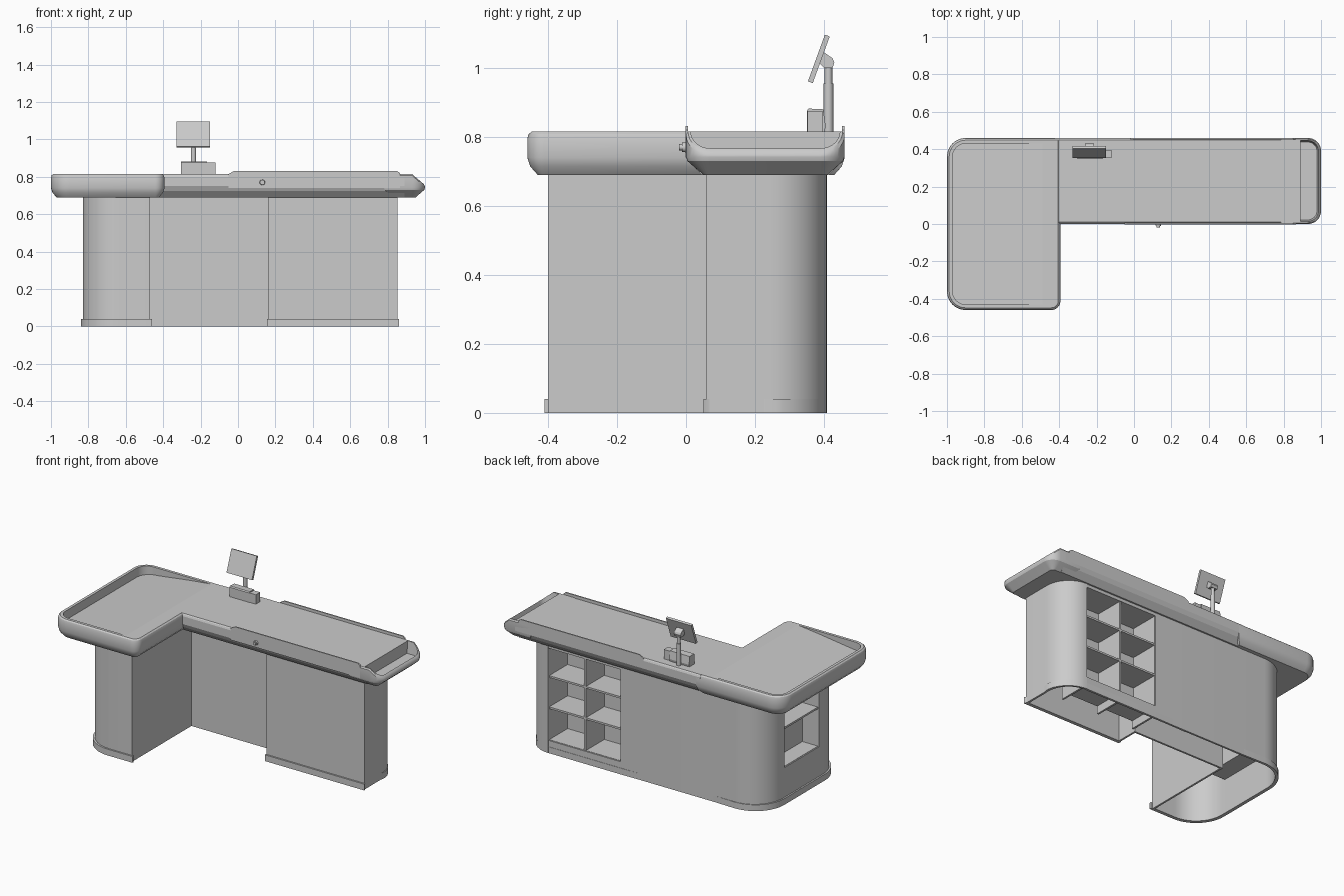
import bpy, bmesh
from math import sin, cos, radians
from mathutils import Vector, Matrix

if "Cube" in bpy.data.objects:
    bpy.data.objects.remove(bpy.data.objects["Cube"])


def shade(ob):
    bpy.ops.object.select_all(action='DESELECT')
    ob.select_set(True)
    bpy.context.view_layer.objects.active = ob
    bpy.ops.object.shade_smooth_by_angle(angle=radians(30))


def make(name, verts, faces, smooth=True):
    me = bpy.data.meshes.new(name)
    me.from_pydata([tuple(v) for v in verts], [], faces)
    ob = bpy.data.objects.new(name, me)
    bpy.context.collection.objects.link(ob)
    if smooth:
        shade(ob)
    return ob


def prism(name, prof, a, b, axis):
    """Extrude a profile along x (profile y,z) or y (profile x,z)."""
    put = (lambda p, t: (t, p[0], p[1])) if axis == 'x' else (lambda p, t: (p[0], t, p[1]))
    n = len(prof)
    vs = [put(p, a) for p in prof] + [put(p, b) for p in prof]
    fs = [(i, (i + 1) % n, (i + 1) % n + n, i + n) for i in range(n)]
    fs += [tuple(range(n))[::-1], tuple(range(n, 2 * n))]
    ob = make(name, vs, fs, False)
    bm = bmesh.new()
    bm.from_mesh(ob.data)
    bmesh.ops.recalc_face_normals(bm, faces=bm.faces)
    bm.to_mesh(ob.data)
    bm.free()
    return ob


def box(name, x0, x1, y0, y1, z0, z1):
    return prism(name, [(x0, z0), (x1, z0), (x1, z1), (x0, z1)], y0, y1, 'y')


def cylinder(name, p, q, r0, r1, seg=16):
    p, q = Vector(p), Vector(q)
    rot = (q - p).to_track_quat('Z', 'Y').to_matrix()
    ring = [Vector((cos(6.28319 * i / seg), sin(6.28319 * i / seg), 0)) for i in range(seg)]
    vs = [p + rot @ (v * r0) for v in ring] + [q + rot @ (v * r1) for v in ring]
    fs = [(i, (i + 1) % seg, (i + 1) % seg + seg, i + seg) for i in range(seg)]
    fs += [tuple(range(seg))[::-1], tuple(range(seg, 2 * seg))]
    return make(name, vs, fs)


def arc(cx, cy, r, a0, a1, n=12):
    return [(cx + r * cos(radians(a0 + (a1 - a0) * i / n)),
             cy + r * sin(radians(a0 + (a1 - a0) * i / n))) for i in range(n + 1)]


def wall(name, pts, z0, z1, t=0.012):
    """Upright panel along a plan path, thickened inwards."""
    n = len(pts)
    vs = [(x, y, z) for z in (z0, z1) for x, y in pts]
    ob = make(name, vs, [(i, i + 1, i + 1 + n, i + n) for i in range(n - 1)])
    m = ob.modifiers.new("thickness", 'SOLIDIFY')
    m.thickness, m.offset, m.use_even_offset = t, -1, True
    bpy.ops.object.modifier_apply(modifier=m.name)
    shade(ob)
    return ob


def tray(name, x0, x1, y0, y1, radii, rings, cap_top):
    """Loft of rounded rectangles; rings are (inset, z or function of x)."""
    vs, k = [], 8
    corners = [(x0, y0, 180), (x1, y0, 270), (x1, y1, 0), (x0, y1, 90)]
    for d, z in rings:
        for (x, y, a), r in zip(corners, radii):
            rr = max(r - d, 0.001)
            cx = x + (d + rr) * (1 if x == x0 else -1)
            cy = y + (d + rr) * (1 if y == y0 else -1)
            for px, py in arc(cx, cy, rr, a, a + 90, k):
                vs.append((px, py, z(px) if callable(z) else z))
    n = 4 * (k + 1)
    fs = [(j * n + i, j * n + (i + 1) % n, (j + 1) * n + (i + 1) % n, (j + 1) * n + i)
          for j in range(len(rings) - 1) for i in range(n)]
    fs.append(tuple(range(n))[::-1])
    if cap_top:
        fs.append(tuple(range((len(rings) - 1) * n, len(rings) * n)))
    return make(name, vs, fs)


TOP = 0.70

# Base panels, leaving gaps for the two shelf openings
wall("back_panel", [(.18, .405)] + arc(-.63, .205, .2, 90, 180) + [(-.83, .19)], 0, TOP)
wall("front_panels", [(-.83, -.16)] + arc(-.63, -.2, .2, 180, 270) +
     [(-.47, -.4), (-.47, .2), (.16, .2), (.16, .06), (.853, .06)] +
     arc(.69, .245, .163, 0, 90), 0, TOP)
for nm, z0, z1 in (("lower", 0, .08), ("upper", .67, TOP)):
    wall(nm + "_back_rail", [(.69, .405), (.18, .405)], z0, z1)
for nm, z0, z1 in (("lower", 0, .23), ("upper", .67, TOP)):
    wall(nm + "_side_rail", [(-.83, .19), (-.83, -.16)], z0, z1)

# Plinth skirts, fading out into the panels
wall("right_plinth", [(.155, .07), (.155, .05), (.86, .05), (.852, .07), (.852, .22)] +
     arc(.69, .237, .17, 8, 90) + [(.16, .407), (-.05, .403)], 0, .04)
wall("left_plinth", [(-.4, .403), (-.63, .409)] + arc(-.635, .203, .205, 95, 180) +
     arc(-.635, -.205, .205, 180, 270) + [(-.46, -.41), (-.46, -.398)], 0, .04)

# Back shelf unit: two columns, three rows
box("shelf_back", .17, .70, .20, .212, .07, TOP)
for i, x in enumerate((.17, .43, .69)):
    box(f"shelf_upright_{i}", x, x + .012, .20, .399, .02, TOP)
for i, z in enumerate((.07, .28, .48, .67)):
    box(f"shelf_board_{i}", .17, .70, .20, .398, z, z + .012)

# Side shelf unit
box("side_shelf_back", -.712, -.70, -.17, .20, .22, TOP)
for i, y in enumerate((-.172, .19)):
    box(f"side_shelf_upright_{i}", -.822, -.70, y, y + .012, .22, TOP)
for i, z in enumerate((.22, .47, .67)):
    box(f"side_shelf_board_{i}", -.822, -.70, -.17, .20, z, z + .012)

# Packing wing with rim and sloping floor
tray("wing_top", -1, -.393, -.46, .46, (.1, .05, 0, .1),
     [(.03, .69), (.008, .715), (0, .74), (0, .795), (.004, .808), (.012, .815),
      (.03, .815), (.03, .745)], False)
prism("wing_floor", [(-.97, .746), (-.42, .746), (-.42, .815), (-.49, .815),
                     (-.65, .797), (-.85, .77), (-.97, .757)], -.43, .43, 'y')

# Main counter
half = [(.045, .69), (.012, .725), (0, .75), (0, .80), (.004, .81), (.010, .815)]
prism("main_top", half[::-1] + [(.46 - y, z) for y, z in half], -.423, .89, 'x')

# End tray with dropping rim
rim = lambda x: .815 if x < .93 else .815 - (x - .93) / .07 * .06
tray("end_tray", .78, 1, 0, .46, (0, .07, .07, 0),
     [(.05, .69), (.004, .73), (0, .742), (0, lambda x: rim(x) - .008), (.006, rim),
      (.014, rim), (.022, .738)], True)

# Belt side guards and stop button
for nm, y, x, z in (("front", -.002, -.05, .74), ("back", .452, -.02, .80)):
    prism(nm + "_guard", [(x, z), (.865, z), (.865, .82), (.85, .832), (x + .03, .832),
                          (x, .815)], y, y + .008, 'y')
cylinder("stop_button_base", (.13, 0, .77), (.13, -.012, .77), .015, .013)
cylinder("stop_button", (.13, -.012, .77), (.13, -.02, .77), .009, .009)

# Receipt printer
prism("printer", [(.35, .81), (.40, .81), (.405, .83), (.398, .88), (.355, .882), (.35, .875)],
      -.305, -.165, 'x')
box("printer_side", -.17, -.12, .352, .395, .81, .875)

# Monitor post, joint and tilted screen
cylinder("post_lower", (-.238, .413, .81), (-.238, .413, .955), .014, .014)
cylinder("post_upper", (-.238, .413, .955), (-.238, .413, 1.02), .011, .011)
prism("monitor_joint", [(.385, 1.015), (.40, 1.0), (.425, 1.0), (.43, 1.015), (.425, 1.028),
                        (.40, 1.045)], -.262, -.214, 'x')
screen = box("screen", -.09, .09, -.0075, .0075, -.072, .072)
screen.data.transform(Matrix.Translation((-.239, .385, 1.026)) @ Matrix.Rotation(radians(-20), 4, 'X'))
